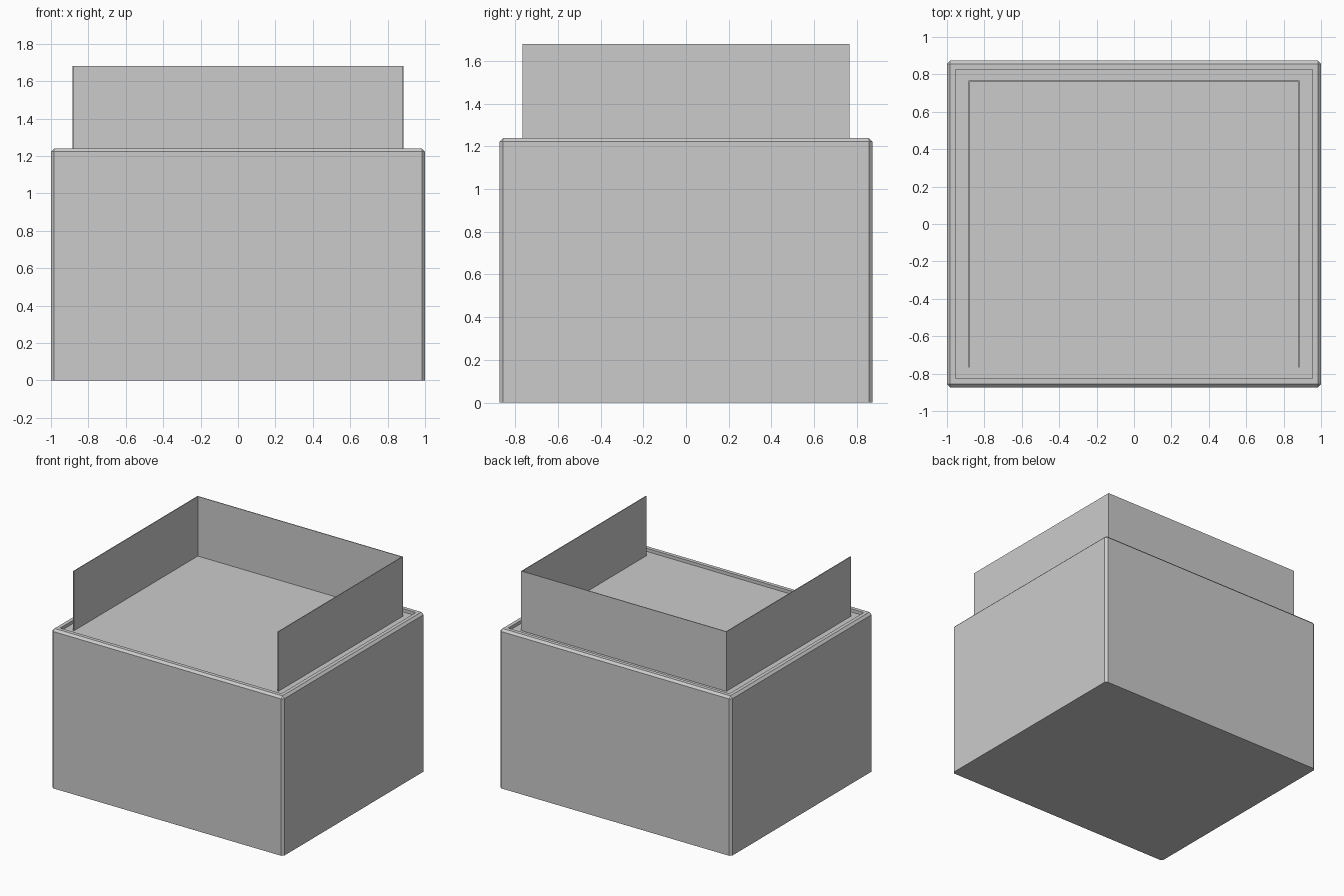
import bpy, bmesh
from mathutils import Matrix

if "Cube" in bpy.data.objects:
    bpy.data.objects.remove(bpy.data.objects["Cube"])

HX, HY, TOP = 1.0, 0.873, 1.24      # body half sizes and height
BEV, RIM, FLOOR = 0.017, 0.058, 1.215


def add_object(name, bm):
    bmesh.ops.recalc_face_normals(bm, faces=bm.faces)
    mesh = bpy.data.meshes.new(name)
    bm.to_mesh(mesh)
    bm.free()
    obj = bpy.data.objects.new(name, mesh)
    bpy.context.collection.objects.link(obj)
    return obj


# Box body: chamfered on the sides and top, sharp at the base
bm = bmesh.new()
bmesh.ops.create_cube(bm, size=1, matrix=Matrix.Translation((0, 0, TOP / 2))
                      @ Matrix.Diagonal((2 * HX, 2 * HY, TOP, 1)))
edges = [e for e in bm.edges if max(v.co.z for v in e.verts) > 0.1]
bmesh.ops.bevel(bm, geom=edges, offset=BEV, segments=1, affect='EDGES')

# Shallow recess in the top, leaving a narrow rim
bm.normal_update()
top = max(bm.faces, key=lambda f: f.calc_center_median().z)
bmesh.ops.inset_region(bm, faces=[top], thickness=RIM - BEV)
well = bmesh.ops.extrude_face_region(bm, geom=[top])
bmesh.ops.delete(bm, geom=[top], context='FACES_ONLY')
for v in [g for g in well['geom'] if isinstance(g, bmesh.types.BMVert)]:
    v.co.z = FLOOR
add_object("box_body", bm)

# Thin upright guard around three sides, open at the front
bm = bmesh.new()
WX, WY, WT, T = 0.885, 0.766, 1.68, 0.006
outline = [(-WX, -WY), (-WX, WY), (WX, WY), (WX, -WY),
           (WX - T, -WY), (WX - T, WY - T), (T - WX, WY - T), (T - WX, -WY)]
base = bm.faces.new([bm.verts.new((x, y, FLOOR)) for x, y in outline])
ext = bmesh.ops.extrude_face_region(bm, geom=[base], use_keep_orig=True)
for v in [g for g in ext['geom'] if isinstance(g, bmesh.types.BMVert)]:
    v.co.z = WT
add_object("top_guard", bm)
